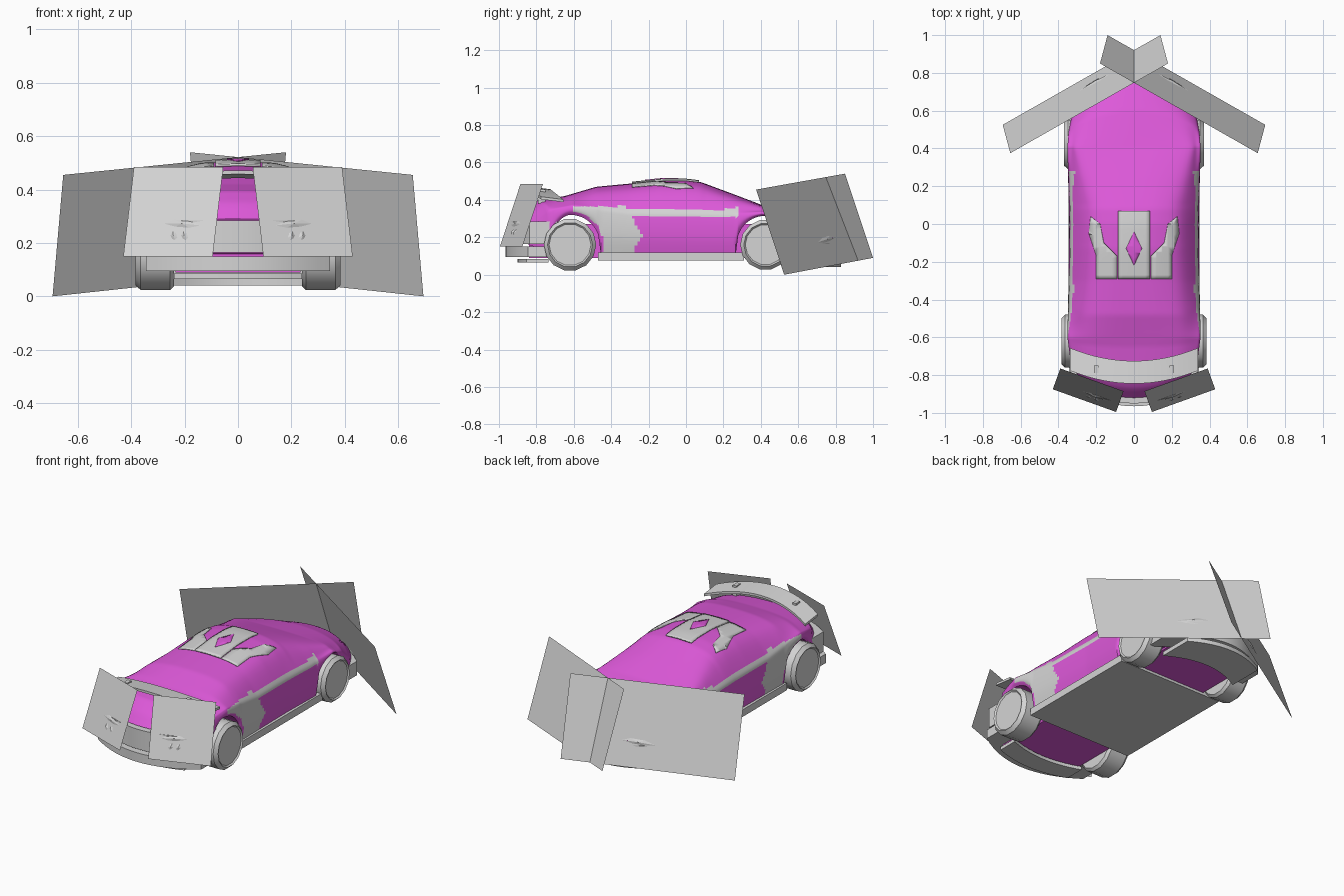
import bpy, bmesh, math
from mathutils import Vector

if "Cube" in bpy.data.objects:
    bpy.data.objects.remove(bpy.data.objects["Cube"])


def material(name, rgb):
    m = bpy.data.materials.new(name)
    m.diffuse_color = (*rgb, 1)
    m.use_nodes = True
    m.node_tree.nodes["Principled BSDF"].inputs["Base Color"].default_value = m.diffuse_color
    return m


GREY = material("light_grey", (0.66, 0.66, 0.66))
PINK = material("magenta", (0.73, 0.10, 0.70))


def make(name, verts, faces, mats, smooth=None):
    me = bpy.data.meshes.new(name)
    me.from_pydata([tuple(v) for v in verts], [], faces)
    bm = bmesh.new()
    bm.from_mesh(me)
    bmesh.ops.recalc_face_normals(bm, faces=bm.faces)
    bm.to_mesh(me)
    bm.free()
    for m in mats:
        me.materials.append(m)
    ob = bpy.data.objects.new(name, me)
    bpy.context.collection.objects.link(ob)
    if smooth:
        bpy.ops.object.select_all(action='DESELECT')
        ob.select_set(True)
        bpy.context.view_layer.objects.active = ob
        bpy.ops.object.shade_smooth_by_angle(angle=math.radians(smooth))
    return ob


def lerp_table(table, y):
    for (a, va), (b, vb) in zip(table, table[1:]):
        if y <= b:
            return va + (vb - va) * max(0, (y - a) / (b - a))
    return table[-1][1]


def catmull(pts, n):
    p = [pts[0]] + pts + [pts[-1]]
    out = []
    for i in range(1, len(p) - 2):
        a, b, c, d = p[i - 1:i + 3]
        for k in range(n):
            t = k / n
            out.append(0.5 * (2 * b + (c - a) * t + (2 * a - 5 * b + 4 * c - d) * t * t
                              + (3 * b - a - 3 * c + d) * t ** 3))
    return out + [pts[-1]]


# Body outline along the length
TOP = [(-.92, .29), (-.87, .35), (-.80, .395), (-.65, .42), (-.48, .47), (-.3, .487),
       (-.13, .505), (0, .505), (.08, .495), (.25, .432), (.4, .375), (.6, .325), (.74, .27), (.82, .2)]
WIDTH = [(-.92, .29), (-.8, .335), (-.6, .352), (-.3, .346), (0, .342), (.4, .352), (.6, .345), (.75, .32), (.82, .27)]
SHOULDER = [(-.92, .25), (-.8, .35), (-.6, .375), (-.3, .335), (.2, .33), (.42, .34), (.6, .295), (.82, .17)]
ROOF = [(-.92, .24), (-.5, .25), (-.1, .24), (.1, .24), (.4, .29), (.82, .22)]
BASE = [(-.92, .16), (-.75, .11), (.7, .10), (.82, .11)]
AXLES = [(-.62, .16, .14, .385), (.425, .16, .135, .37)]


def body_section(y):
    w, t, s, r, b = (lerp_table(q, y) for q in (WIDTH, TOP, SHOULDER, ROOF, BASE))
    for cy, cz, rad, _ in AXLES:
        d = abs(y - cy)
        if d < rad + .02:
            b = max(b, cz + math.sqrt((rad + .02) ** 2 - d * d))
    s = max(s, b + .02)
    pts = [Vector(q) for q in ((.96 * w, b), (w, b + .4 * (s - b)), (.99 * w, s - .15 * (s - b)),
                               (.94 * w, s + .1 * (t - s)), (r, t - .28 * (t - s)),
                               (.55 * r, t - .05 * (t - s)), (0, t))]
    half = [(p.x, p.y) for p in catmull(pts, 5)]
    ring = half + [(-x, z) for x, z in reversed(half[:-1])]
    rear, nose = max(0, (-y - .6) / .32), max(0, (y - .4) / .42)
    return [Vector((x, y + (rear - 1.6 * nose) * x * x, z)) for x, z in ring]


def body_colour(c):
    y, z, side = c.y, c.z, abs(c.x) > .27
    if not side:
        return 1
    if -.3 < y < .28 and .312 < z < .345:
        return 0                                        # shoulder stripe
    if .2 < y < .28 and .31 < z < .36:
        return 0                                        # mirror patch
    if (y + .62) ** 2 + (z - .16) ** 2 < .177 ** 2:
        return 1                                        # arch rim
    if -.6 < y < -.23 - .6 * abs(z - .21) and z < .365:
        return 0                                        # jagged quarter panel
    return 1


N = 116
rings = [body_section(-.92 + 1.74 * i / N) for i in range(N + 1)]
M = len(rings[0])
verts = [v for r in rings for v in r]
faces = [(i * M + j, i * M + (j + 1) % M, (i + 1) * M + (j + 1) % M, (i + 1) * M + j)
         for i in range(N) for j in range(M)]
faces += [tuple(range(M)), tuple(range(N * M, N * M + M))]
body = make("body", verts, faces, [GREY, PINK], 40)
for p in body.data.polygons:
    p.material_index = body_colour(p.center)


def box(name, hx, y0, y1, z0, z1, mat):
    v = [(x, y, z) for x in (-hx, hx) for y in (y0, y1) for z in (z0, z1)]
    f = [(0, 1, 3, 2), (4, 6, 7, 5), (0, 4, 5, 1), (2, 3, 7, 6), (0, 2, 6, 4), (1, 5, 7, 3)]
    return make(name, v, f, [mat])


box("underbody", .235, -.84, .66, .09, .27, PINK)
box("floor_and_sills", .348, -.47, .31, .075, .118, GREY)


# Curved slabs: bumpers, lips and wing
def arc_slab(name, hw, y0, y1, z0, z1, bow, drop=0.0, tilt=0.0, mat=GREY, n=16):
    v, f = [], []
    for i in range(n + 1):
        x = hw * (2 * i / n - 1)
        oy, oz = bow * x * x, -drop * (x / hw) ** 2
        v += [(x, y0 + oy, z0 + oz), (x, y1 + oy, z0 + oz + tilt),
              (x, y1 + oy, z1 + oz + tilt), (x, y0 + oy, z1 + oz)]
    for i in range(n):
        f += [(4 * i + k, 4 * i + (k + 1) % 4, 4 * i + 4 + (k + 1) % 4, 4 * i + 4 + k) for k in range(4)]
    f += [(0, 1, 2, 3), tuple(4 * n + k for k in range(4))]
    return make(name, v, f, [mat], 30)


arc_slab("rear_bumper", .335, -.95, -.80, .165, .285, 1.0)
arc_slab("rear_bumper_lower", .345, -.965, -.77, .095, .15, 1.0)
arc_slab("rear_diffuser", .24, -.90, -.78, .065, .085, .8)
arc_slab("rear_wing", .34, -.845, -.725, .458, .472, .6, drop=.055, tilt=-.015)
for s in (-1, 1):
    box("wing_post", .012, -.79, -.75, .38, .455, GREY).location.x = s * .2
arc_slab("front_bumper", .33, .82, .66, .085, .17, -1.4)
arc_slab("front_splitter", .25, .83, .62, .04, .065, -1.2)


# Wheels with chamfered rims
def wheel(name, side, cy, cz, r, xo):
    rim = [(.24, r * .9), (.255, r), (xo - .02, r), (xo, r * .86), (xo - .008, r * .8)]
    n = 14
    v = [(side * x, cy + q * math.cos(2 * math.pi * k / n), cz + q * math.sin(2 * math.pi * k / n))
         for x, q in rim for k in range(n)]
    f = [(a * n + k, a * n + (k + 1) % n, (a + 1) * n + (k + 1) % n, (a + 1) * n + k)
         for a in range(len(rim) - 1) for k in range(n)]
    f += [tuple(range(n)), tuple(range((len(rim) - 1) * n, len(rim) * n))]
    make(name, v, f, [GREY], 35)


for label, (cy, cz, r, xo) in zip(("rear_wheel", "front_wheel"), AXLES):
    for s in (-1, 1):
        wheel(label, s, cy, cz, r, xo)


# Roof paint follows the body surface
def roof_z(x, y):
    hit, loc, _, _ = body.ray_cast(Vector((x, y, 2)), Vector((0, 0, -1)))
    return loc.z if hit else .45


def roof_patch(name, outline, lift, mat, cell=.03):
    bm = bmesh.new()
    bm.faces.new([bm.verts.new((x, y, 0)) for x, y in outline])
    for axis in (0, 1):
        for k in range(-12, 13):
            no = Vector((1 - axis, axis, 0))
            bmesh.ops.bisect_plane(bm, geom=bm.verts[:] + bm.edges[:] + bm.faces[:],
                                   plane_co=no * k * cell, plane_no=no)
    for q in bm.verts:
        q.co.z = roof_z(q.co.x, q.co.y) + lift
    v = [q.co.copy() for q in bm.verts]
    bm.verts.index_update()
    f = [[q.index for q in p.verts] for p in bm.faces]
    bm.free()
    ob = make(name, v, f, [mat], 40)
    sol = ob.modifiers.new("thickness", 'SOLIDIFY')
    sol.thickness, sol.offset = lift, -1 if ob.data.polygons[0].normal.z > 0 else 1
    return ob


FLAME = [(.09, -.29), (.2, -.29), (.2, -.17), (.24, -.05), (.23, .04), (.18, .0), (.16, -.1), (.09, -.17)]
for s in (-1, 1):
    roof_patch("roof_flame", [(s * x, y) for x, y in FLAME], .004, GREY)
roof_patch("roof_panel", [(-.085, -.29), (.085, -.29), (.085, .07), (-.085, .07)], .009, GREY)
roof_patch("roof_diamond", [(0, -.22), (.042, -.13), (0, -.04), (-.042, -.13)], .012, PINK)


# Flat lamp cards with lens shapes; corners are top a, top b, bottom b, bottom a
LENS = [(0, .5), (.3, .1), (.75, 0), (1, .35), (.7, .6), (.3, .7)]


def card(name, side, corners, lenses):
    a, b, c, d = [Vector((side * x, y, z)) for x, y, z in corners]
    make(name, (a, b, c, d), [(0, 1, 2, 3)], [GREY])
    no = (b - a).cross(d - a).normalized() * .007
    for u0, u1, v0, v1 in lenses:
        pts = []
        for lu, lv in LENS:
            u, w = u0 + (u1 - u0) * lu, v0 + (v1 - v0) * lv
            pts.append(a.lerp(b, u).lerp(d.lerp(c, u), w))
        n = len(pts)
        mid = sum(pts, Vector()) / n
        vs = [mid - no] + pts + [mid + no]
        fs = [(e, 1 + k, 1 + (k + 1) % n) for k in range(n) for e in (0, n + 1)]
        make(name + "_lens", vs, fs, [GREY])


for s in (-1, 1):
    card("rear_lamp_card", s, [(.055, -.885, .485), (.39, -.765, .485), (.43, -.875, .15), (.095, -.995, .15)],
         [(.18, .58, .59, .72), (.3, .38, .72, .86), (.42, .5, .72, .86)])
    card("front_lamp_card", s, [(.655, .375, .455), (-.18, .85, .54), (-.14, 1.0, .09), (.695, .525, .0)],
         [(.47, .67, .66, .76)])
